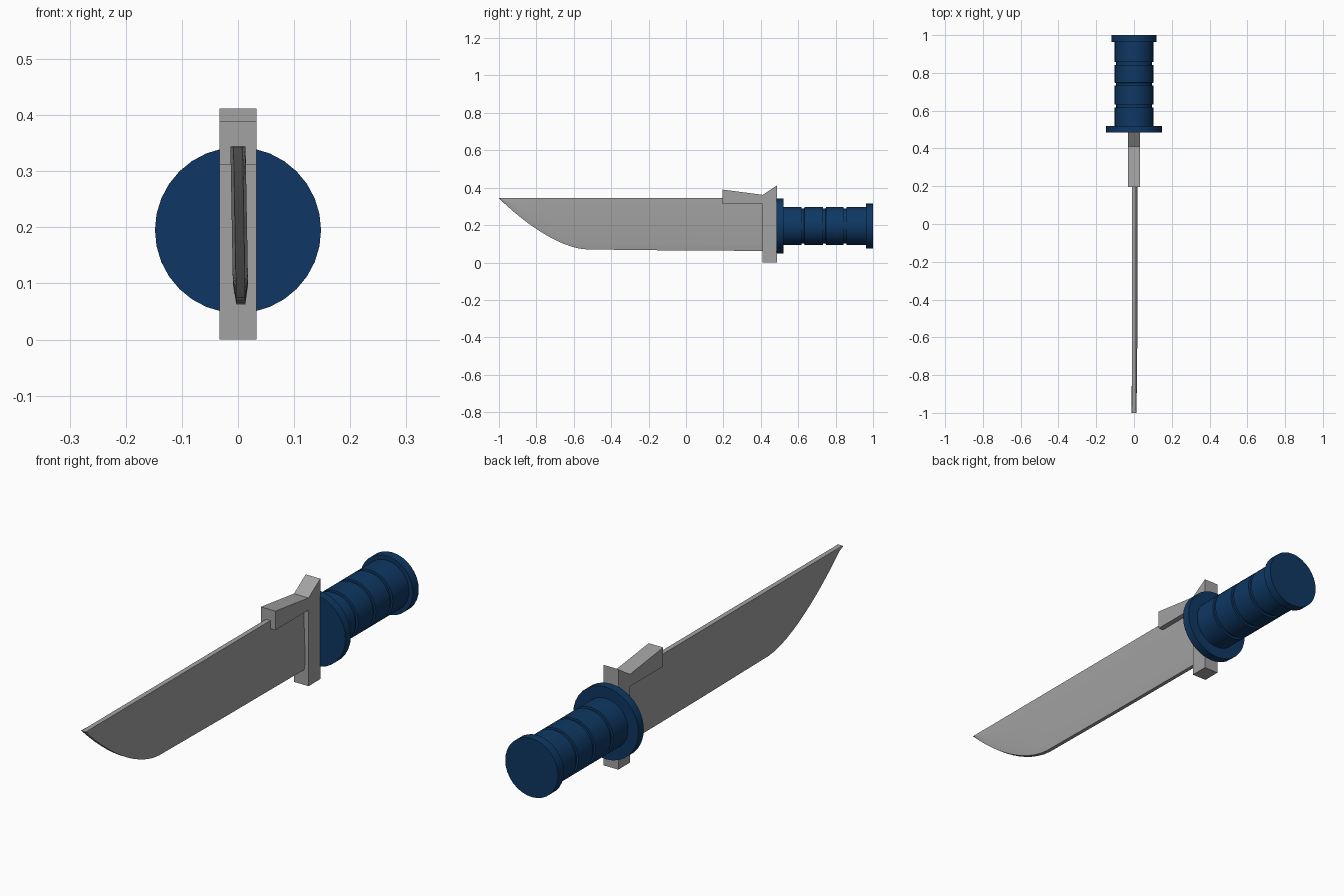
import bpy, bmesh, math

if "Cube" in bpy.data.objects:
    bpy.data.objects.remove(bpy.data.objects["Cube"])

AXIS_Z = 0.195   # height of the handle axis


def material(name, rgb):
    m = bpy.data.materials.new(name)
    m.diffuse_color = (*rgb, 1)
    m.use_nodes = True
    m.node_tree.nodes["Principled BSDF"].inputs["Base Color"].default_value = m.diffuse_color
    return m


steel = material("steel_grey", (0.36, 0.36, 0.36))
navy = material("navy_blue", (0.0045, 0.039, 0.125))


def make_object(name, bm, mat, smooth=False):
    bmesh.ops.recalc_face_normals(bm, faces=bm.faces[:])
    me = bpy.data.meshes.new(name)
    bm.to_mesh(me)
    bm.free()
    me.materials.append(mat)
    ob = bpy.data.objects.new(name, me)
    bpy.context.collection.objects.link(ob)
    if smooth:
        bpy.context.view_layer.objects.active = ob
        ob.select_set(True)
        bpy.ops.object.shade_smooth_by_angle(angle=math.radians(30))
        ob.select_set(False)
    return ob


def loft(rings):
    """Skin a list of equal-length closed rings and cap both ends."""
    bm = bmesh.new()
    loops = [[bm.verts.new(p) for p in r] for r in rings]
    n = len(loops[0])
    for a, b in zip(loops, loops[1:]):
        for i in range(n):
            j = (i + 1) % n
            bm.faces.new((a[i], a[j], b[j], b[i]))
    bm.faces.new(loops[0])
    bm.faces.new(loops[-1][::-1])
    return bm


def lathe(name, profile, mat, n=32):
    """Turn (y, radius) points around the handle axis."""
    rings = [[(r * math.sin(2 * math.pi * i / n), y,
               AXIS_Z + r * math.cos(2 * math.pi * i / n)) for i in range(n)]
             for y, r in profile]
    return make_object(name, loft(rings), mat, smooth=True)


# Handle: collar, grooved grip, pommel
lathe("collar", [(0.485, 0.148), (0.52, 0.148)], navy)
grip = [(0.51, 0.102)]
for y in (0.625, 0.74, 0.85):
    grip += [(y - 0.008, 0.102), (y - 0.007, 0.094),
             (y + 0.007, 0.094), (y + 0.008, 0.102)]
grip.append((0.975, 0.102))
lathe("grip", grip, navy)
lathe("pommel", [(0.963, 0.12), (1.0, 0.12)], navy)

# Guard: side profile (y, z) extruded across x
guard = [(0.41, 0), (0.486, 0), (0.486, 0.412), (0.41, 0.362),
         (0.195, 0.39), (0.195, 0.312), (0.41, 0.312)]
make_object("guard", loft([[(x, y, z) for y, z in guard]
                           for x in (-0.033, 0.033)]), steel)

# Blade: cross-sections along y, with a bevelled lower edge and a slight lean
SPINE = 0.345


def section(y, z0):
    z1 = z0 + min(0.035, 0.5 * (SPINE - z0))
    levels = [(SPINE, 0.010), (z1, 0.0135), (z0, 0.008)]
    pts = [(0.005 * (SPINE - z) / 0.28, w, z) for z, w in levels]
    return ([(c - w, y, z) for c, w, z in pts] +
            [(c + w, y, z) for c, w, z in reversed(pts)])


stations = [(0.43, 0.062), (-0.1, 0.065), (-0.53, 0.07)]
for i in range(1, 13):
    t = i / 12
    stations.append((-0.53 - 0.47 * t, 0.07 + 0.273 * t ** 1.65))
make_object("blade", loft([section(y, z) for y, z in stations]), steel, smooth=True)
